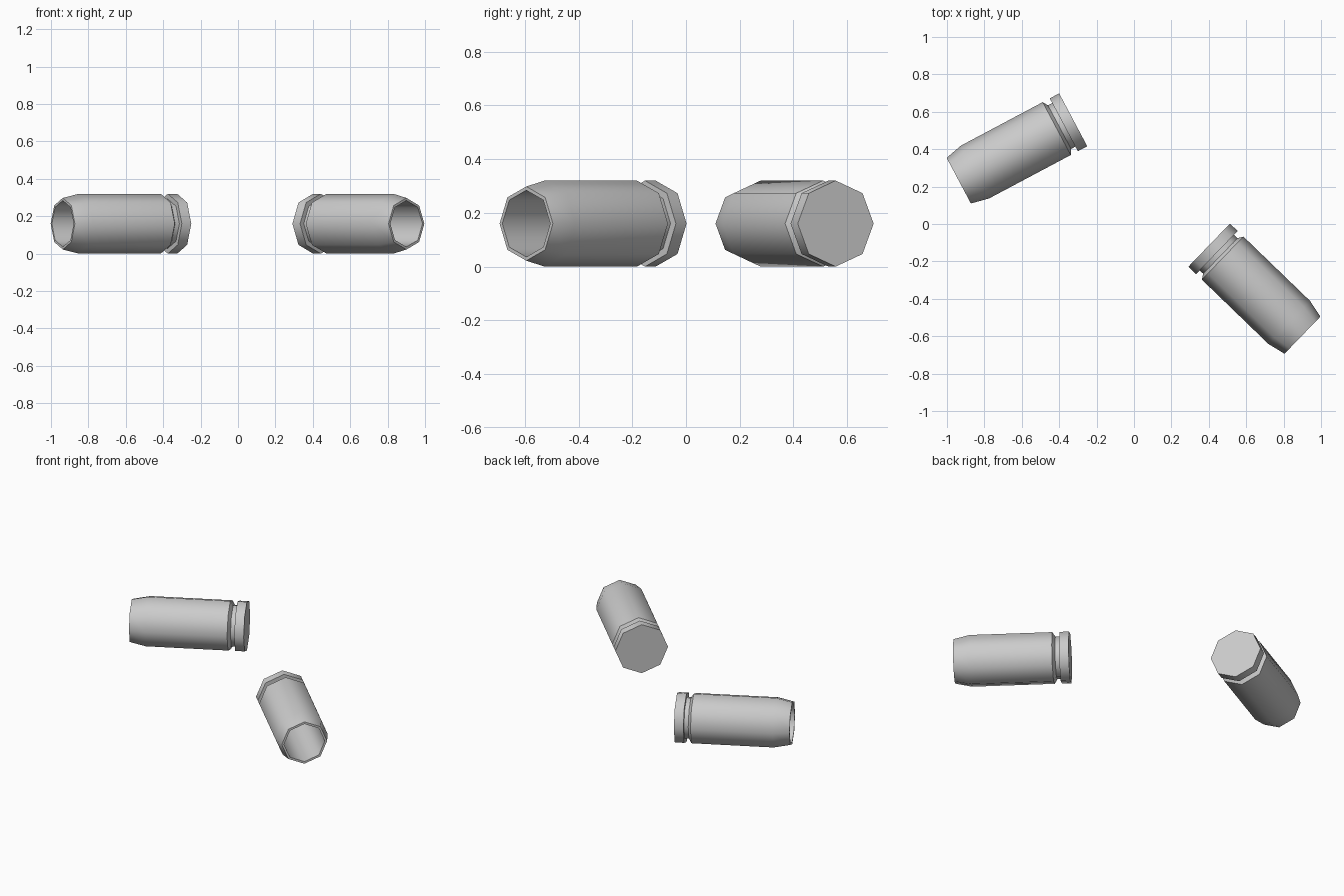
import bpy
import bmesh
import math

cube = bpy.data.objects.get("Cube")
if cube:
    bpy.data.objects.remove(cube, do_unlink=True)

SIDES = 8
RADIUS = 0.16

# Plain grey metal
grey = bpy.data.materials.new("grey_metal")
grey.use_nodes = True
colour = (0.6, 0.6, 0.6, 1.0)
grey.diffuse_color = colour
grey.node_tree.nodes["Principled BSDF"].inputs["Base Color"].default_value = colour

# Casing profile: distance along the axis, radius
PROFILE = [
    (0.0, RADIUS), (0.057, RADIUS),      # rim
    (0.057, 0.132), (0.083, 0.132),      # extractor groove
    (0.10, RADIUS), (0.595, RADIUS),     # body
    (0.693, 0.138), (0.693, 0.124),      # tapered mouth and lip
    (0.10, 0.124),                       # hollow inside
]


def make_casing(name, base_x, base_y, heading):
    """Lathe the profile along local x and lay the casing on the floor."""
    bm = bmesh.new()
    rings = []
    for along, radius in PROFILE:
        angles = [math.tau * i / SIDES for i in range(SIDES)]
        rings.append([bm.verts.new((along, radius * math.cos(a), radius * math.sin(a)))
                      for a in angles])
    for first, second in zip(rings, rings[1:]):
        for i in range(SIDES):
            j = (i + 1) % SIDES
            bm.faces.new((first[i], first[j], second[j], second[i]))
    bm.faces.new(rings[0])       # closed base
    bm.faces.new(rings[-1])      # floor of the hollow
    bmesh.ops.recalc_face_normals(bm, faces=bm.faces)

    mesh = bpy.data.meshes.new(name)
    bm.to_mesh(mesh)
    bm.free()
    mesh.materials.append(grey)
    casing = bpy.data.objects.new(name, mesh)
    bpy.context.collection.objects.link(casing)
    casing.location = (base_x, base_y, RADIUS)
    casing.rotation_euler.z = math.radians(heading)

    # Round the sides, keep rim and lip edges crisp
    bpy.ops.object.select_all(action="DESELECT")
    casing.select_set(True)
    bpy.context.view_layer.objects.active = casing
    bpy.ops.object.shade_smooth_by_angle(angle=math.radians(50))


make_casing("right_casing", -0.325, 0.557, 208)
make_casing("left_casing", 0.402, -0.113, -44)
